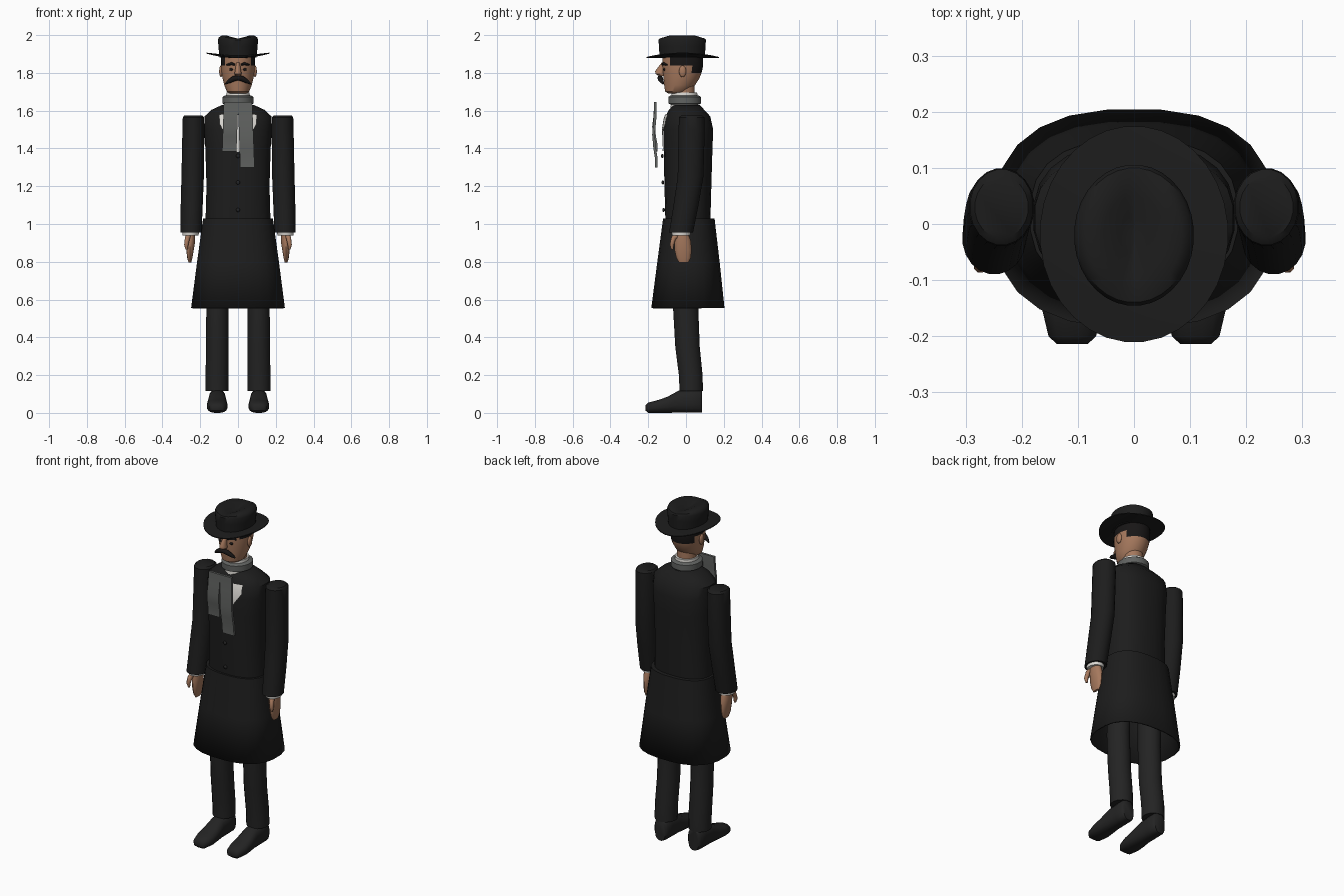
import bpy, bmesh, math

if "Cube" in bpy.data.objects:
    bpy.data.objects.remove(bpy.data.objects["Cube"])

def material(name, r, g, b):
    m = bpy.data.materials.new(name)
    m.diffuse_color = (r, g, b, 1)
    m.use_nodes = True
    m.node_tree.nodes["Principled BSDF"].inputs["Base Color"].default_value = m.diffuse_color
    return m

BLACK = material("coat black", 0.012, 0.012, 0.012)
TROUSER = material("trouser black", 0.017, 0.017, 0.017)
SKIN = material("skin", 0.38, 0.19, 0.11)
HAIR = material("hair black", 0.009, 0.008, 0.008)
GREY = material("scarf grey", 0.12, 0.125, 0.12)
WHITE = material("linen white", 0.72, 0.70, 0.66)

def finish(name, bm, mat, angle=40):
    bmesh.ops.recalc_face_normals(bm, faces=bm.faces)
    me = bpy.data.meshes.new(name)
    bm.to_mesh(me)
    bm.free()
    ob = bpy.data.objects.new(name, me)
    bpy.context.collection.objects.link(ob)
    me.materials.append(mat)
    bpy.ops.object.select_all(action='DESELECT')
    ob.select_set(True)
    bpy.context.view_layer.objects.active = ob
    bpy.ops.object.shade_smooth_by_angle(angle=math.radians(angle))
    return ob

def loft(name, sections, mat, caps=(True, True), angle=40):
    """Skin a list of closed point loops."""
    bm = bmesh.new()
    loops = [[bm.verts.new(p) for p in s] for s in sections]
    n = len(loops[0])
    for a, b in zip(loops, loops[1:]):
        for i in range(n):
            j = (i + 1) % n
            bm.faces.new((a[i], a[j], b[j], b[i]))
    if caps[0]:
        bm.faces.new(loops[0])
    if caps[1]:
        bm.faces.new(loops[-1])
    return finish(name, bm, mat, angle)

def oval(cx, cy, rx, ry, n=20, p=2.0):
    pts = []
    for i in range(n):
        a = 2 * math.pi * (i + 0.5) / n
        c, s = math.cos(a), math.sin(a)
        pts.append((cx + rx * math.copysign(abs(c) ** (2 / p), c),
                    cy + ry * math.copysign(abs(s) ** (2 / p), s)))
    return pts

def column(name, rings, mat, side=1, n=20, p=2.0, caps=(True, True)):
    """Loft upright ovals given as (z, cx, cy, rx, ry)."""
    return loft(name, [[(side * x, y, z) for x, y in oval(cx, cy, rx, ry, n, p)]
                       for z, cx, cy, rx, ry in rings], mat, caps)

def blob(name, loc, size, mat, segs=14):
    bm = bmesh.new()
    bmesh.ops.create_uvsphere(bm, u_segments=segs, v_segments=8, radius=1)
    for v in bm.verts:
        v.co = [l + s * c for l, s, c in zip(loc, size, v.co)]
    return finish(name, bm, mat, 60)

def tube(name, path, mat):
    """Tapered tube through (x, y, z, radius)."""
    cu = bpy.data.curves.new(name, 'CURVE')
    cu.dimensions = '3D'
    cu.bevel_depth, cu.bevel_resolution, cu.use_fill_caps = 1, 2, True
    sp = cu.splines.new('POLY')
    sp.points.add(len(path) - 1)
    for pt, (x, y, z, r) in zip(sp.points, path):
        pt.co, pt.radius = (x, y, z, 1), r
    cu.materials.append(mat)
    ob = bpy.data.objects.new(name, cu)
    bpy.context.collection.objects.link(ob)
    return ob

# Coat body
TORSO = [(1.02, 0, .010, .173, .120), (1.20, 0, .010, .168, .125), (1.40, 0, .011, .174, .130),
         (1.50, 0, .012, .180, .133), (1.57, 0, .010, .178, .119), (1.605, 0, .003, .140, .094),
         (1.63, 0, .003, .085, .070)]
column("coat_body", TORSO, BLACK, n=24, p=2.4)

# Coat skirt, open below
skirt = column("coat_skirt", [(.555, 0, .010, .250, .195), (.80, 0, .013, .218, .166),
                              (1.03, 0, .015, .186, .137)], BLACK, n=24, p=2.5, caps=(False, True))
mod = skirt.modifiers.new("thickness", 'SOLIDIFY')
mod.thickness, mod.offset = 0.008, -1

def chest_y(x, z):
    """Front surface of the coat body."""
    for a, b in zip(TORSO, TORSO[1:]):
        if a[0] <= z <= b[0]:
            t = (z - a[0]) / (b[0] - a[0])
            _, _, cy, rx, ry = [u + t * (v - u) for u, v in zip(a, b)]
            return cy - ry * max(0, 1 - (abs(x) / rx) ** 2.4) ** (1 / 2.4)
    return 0

# Shirt front: thin V-shaped plate on the chest
bm = bmesh.new()
rows = []
for k in range(9):
    z = 1.38 + .025 * k
    w = .004 + .094 * min(1, k / 6)
    rows.append([bm.verts.new((x, chest_y(x, z) - .007, z)) for x in [w * i / 4 for i in range(-4, 5)]])
for a, b in zip(rows, rows[1:]):
    for i in range(8):
        bm.faces.new((a[i], a[i + 1], b[i + 1], b[i]))
finish("shirt_front", bm, WHITE)

# Buttons
for z in (1.075, 1.22, 1.36):
    blob("button", (0, chest_y(0, z) - .007, z), (.011, .007, .011), TROUSER, 10)

# Collar, scarf wrap and hanging scarf ends
column("collar", [(1.61, 0, -.008, .07, .075), (1.695, 0, -.008, .062, .068)], WHITE)
column("scarf_wrap", [(1.632, 0, -.007, .070, .076), (1.638, 0, -.007, .084, .088),
                      (1.672, 0, -.007, .084, .088), (1.680, 0, -.007, .070, .076)], GREY)

def scarf_end(name, x0, x1, bottom):
    secs = []
    for t, y in ((0, -.163), (.25, -.164), (.5, -.172), (.7, -.166), (.85, -.158), (1, -.157)):
        x, z = x0 + t * (x1 - x0), 1.645 + t * (bottom - 1.645)
        secs.append([(x - .038, y - .007, z), (x + .038, y - .007, z),
                     (x + .038, y + .007, z), (x - .038, y + .007, z)])
    loft(name, secs, GREY)

scarf_end("scarf_end_short", -.037, -.046, 1.385)
scarf_end("scarf_end_long", .037, .050, 1.30)

# Neck and head
column("neck", [(1.62, 0, -.008, .055, .056), (1.75, 0, -.01, .055, .056)], SKIN)
head = column("head", [(1.69, 0, -.045, .042, .048), (1.702, 0, -.045, .060, .066),
                       (1.735, 0, -.034, .073, .082), (1.77, 0, -.024, .082, .095),
                       (1.80, 0, -.020, .087, .103), (1.82, 0, -.018, .089, .106),
                       (1.84, 0, -.017, .090, .108), (1.865, 0, -.017, .090, .108),
                       (1.90, 0, -.017, .088, .106)], SKIN, n=32)
# Hair covers the back and sides of the head
head.data.materials.append(HAIR)
for f in head.data.polygons:
    c = f.center
    if c.z > (1.80 if c.y > .035 else 1.835) and c.y > -.085:
        f.material_index = 1

# Face
column("nose", [(1.783, 0, -.128, .012, .016), (1.795, 0, -.136, .020, .027),
                (1.81, 0, -.138, .017, .026), (1.855, 0, -.117, .009, .012)], SKIN, n=12)
tube("moustache", [(-.066, -.120, 1.742, .004), (-.048, -.128, 1.755, .011), (-.022, -.136, 1.770, .015),
                   (0, -.138, 1.774, .013), (.022, -.136, 1.770, .015), (.048, -.128, 1.755, .011),
                   (.066, -.120, 1.742, .004)], HAIR)
for s in (-1, 1):
    blob("eye", (s * .035, -.114, 1.818), (.012, .007, .007), HAIR, 10)
    tube("eyebrow", [(s * .016, -.125, 1.844, .005), (s * .036, -.118, 1.849, .008),
                     (s * .060, -.100, 1.842, .004)], HAIR)
    blob("ear", (s * .090, -.018, 1.808), (.010, .019, .031), SKIN)

# Hat brim, turned up at the sides
def brim_ring(rx, ry, z):
    return [(x, y, z + .024 * (x / .17) ** 2) for x, y in oval(0, -.018, rx, ry, 32)]

loft("hat_brim", [brim_ring(.09, .11, 1.878), brim_ring(.168, .193, 1.879),
                  brim_ring(.168, .193, 1.884), brim_ring(.09, .11, 1.892)], BLACK)

# Hat crown with a lengthwise crease
def crown_ring(rx, ry, z, crease=0):
    return [(x, y, z - crease * max(0, 1 - abs(x) / .07)) for x, y in oval(0, -.020, rx, ry, 32)]

loft("hat_crown", [crown_ring(.099, .120, 1.882), crown_ring(.104, .124, 1.94),
                   crown_ring(.107, .126, 1.975), crown_ring(.102, .120, 1.988, .008),
                   crown_ring(.085, .100, 1.999, .018), crown_ring(.055, .070, 2.002, .024),
                   crown_ring(.025, .035, 2.002, .030), crown_ring(.004, .012, 2.0, .030)], BLACK)

# Limbs, mirrored left and right
for s in (-1, 1):
    column("sleeve", [(1.575, .236, .030, .048, .055), (1.565, .236, .030, .057, .068),
                      (1.50, .236, .030, .059, .070), (1.25, .240, .024, .060, .069),
                      (1.10, .245, .000, .059, .067), (.955, .249, -.026, .057, .064)], BLACK, s)
    column("shirt_cuff", [(.96, .250, -.026, .046, .052), (.938, .252, -.026, .042, .048)], WHITE, s)
    column("hand", [(.95, .252, -.022, .025, .034), (.91, .253, -.018, .027, .044),
                    (.86, .254, -.015, .020, .045), (.82, .255, -.013, .014, .038),
                    (.795, .255, -.012, .007, .024)], SKIN, s, n=14)
    tube("thumb", [(s * .258, -.040, .945, .013), (s * .268, -.066, .925, .014),
                   (s * .274, -.075, .89, .012), (s * .272, -.072, .865, .006)], SKIN)
    column("trouser_leg", [(.115, .111, .028, .062, .063), (.20, .111, .025, .062, .064),
                           (.35, .109, .008, .061, .066), (.56, .109, -.002, .060, .068),
                           (.95, .105, .005, .060, .072)], TROUSER, s, n=16)
    # Shoe: cross-sections from toe to heel as (y, half width, height)
    shoe = []
    for y, w, h in ((-.214, .028, .040), (-.200, .043, .055), (-.150, .055, .068), (-.100, .053, .085),
                    (-.040, .047, .118), (.030, .046, .125), (.075, .044, .125), (.086, .034, .118)):
        low = .012 if y < -.21 else 0
        shoe.append([(s * x, y, max(low, z)) for x, z in oval(.110, h * .5, w, h * .5, 16, 2.6)])
    loft("shoe", shoe, TROUSER, angle=50)
